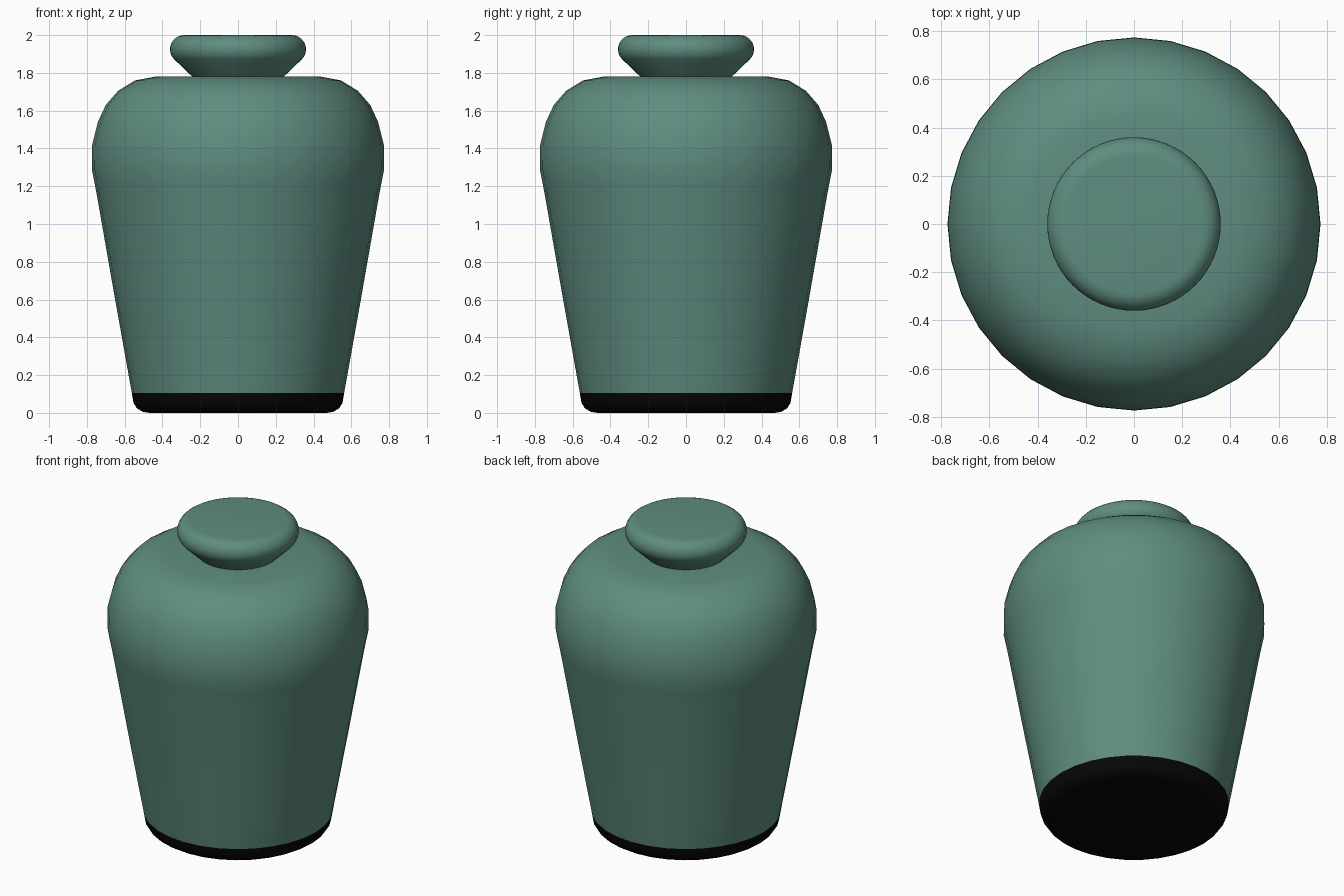
import bpy, bmesh, math

if "Cube" in bpy.data.objects:
    bpy.data.objects.remove(bpy.data.objects["Cube"])


def material(name, rgb):
    m = bpy.data.materials.new(name)
    m.diffuse_color = (*rgb, 1)
    m.use_nodes = True
    m.node_tree.nodes["Principled BSDF"].inputs["Base Color"].default_value = m.diffuse_color
    return m


green = material("sage green glaze", (0.115, 0.265, 0.215))
black = material("black foot", (0.002, 0.002, 0.002))


def lathe(name, profile, sides, mats):
    """Revolve an (r, z) profile around z; ends are capped."""
    bm = bmesh.new()
    rings = []
    for r, z in profile:
        rings.append([bm.verts.new((r * math.cos(2 * math.pi * i / sides),
                                    r * math.sin(2 * math.pi * i / sides), z))
                      for i in range(sides)])
    for a, b in zip(rings, rings[1:]):
        for i in range(sides):
            j = (i + 1) % sides
            bm.faces.new((a[i], a[j], b[j], b[i]))
    bm.faces.new(rings[0][::-1])
    bm.faces.new(rings[-1])
    me = bpy.data.meshes.new(name)
    bm.to_mesh(me)
    bm.free()
    for m in mats:
        me.materials.append(m)
    ob = bpy.data.objects.new(name, me)
    bpy.context.collection.objects.link(ob)
    bpy.context.view_layer.objects.active = ob
    ob.select_set(True)
    bpy.ops.object.shade_smooth_by_angle(angle=math.radians(40))
    ob.select_set(False)
    return ob


# Jar body: rounded foot, tapered side, round shoulder
body = lathe("jar_body", [
    (0.47, 0), (0.505, 0.006), (0.535, 0.024), (0.553, 0.052), (0.562, 0.105),
    (0.655, 0.625), (0.745, 1.14), (0.758, 1.21), (0.774, 1.29), (0.772, 1.42),
    (0.742, 1.54), (0.70, 1.63), (0.635, 1.705), (0.545, 1.76), (0.44, 1.78),
    (0.2, 1.78)], 32, [green, black])

# Foot band and underside are black
for f in body.data.polygons:
    f.material_index = 1 if f.center.z < 0.1 else 0

# Lid: flared cone with a rounded rim and flat top
rim, cr = [], 0.075
for k in range(11):
    a = math.radians(-45 + 135 * k / 10)
    rim.append((0.285 + cr * math.cos(a), 1.925 + cr * math.sin(a)))
lathe("lid", [(0.237, 1.775)] + rim, 64, [green])
